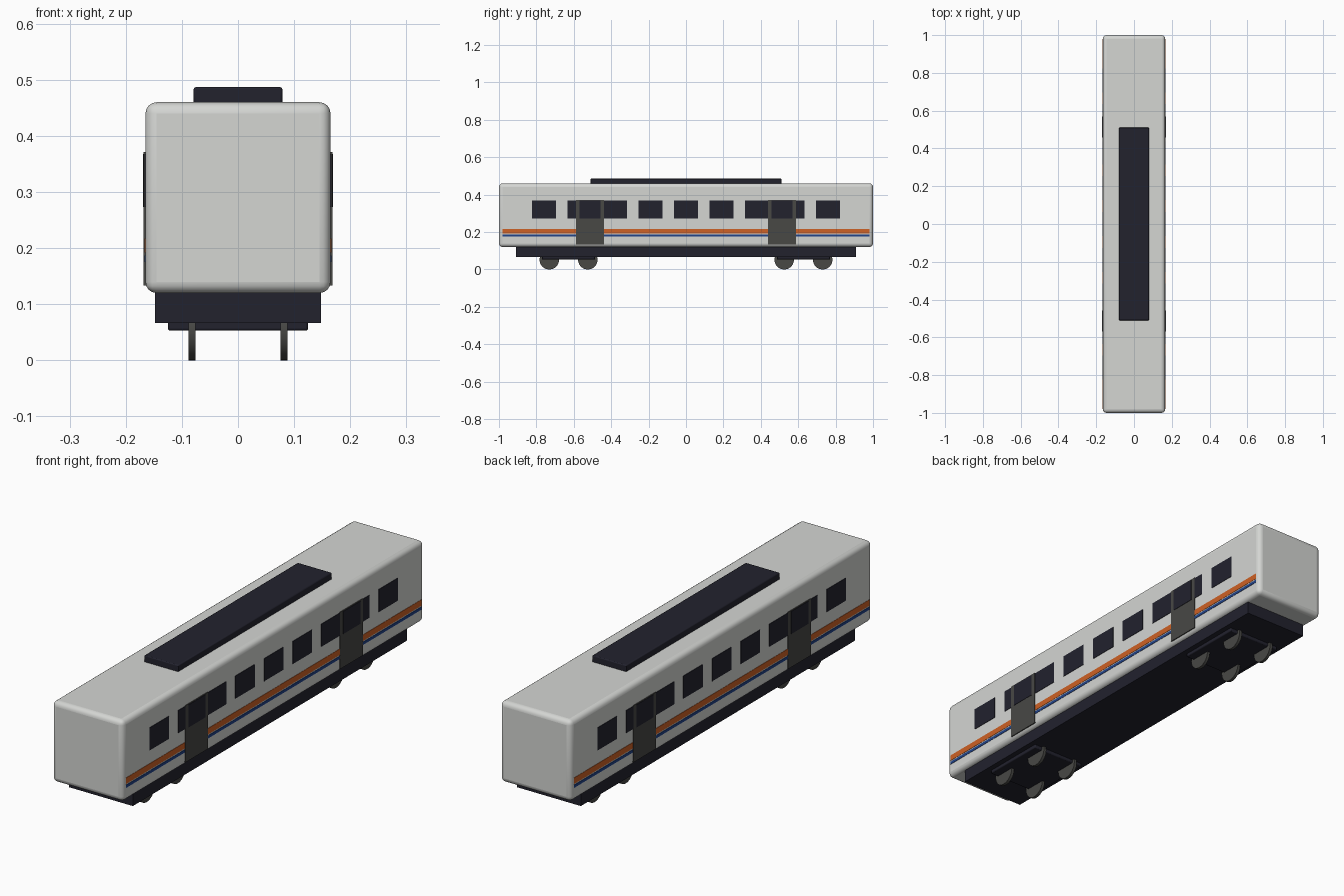
import bpy, math

if "Cube" in bpy.data.objects:
    bpy.data.objects.remove(bpy.data.objects["Cube"])


def material(name, rgb):
    m = bpy.data.materials.new(name)
    m.diffuse_color = (*rgb, 1)
    m.use_nodes = True
    m.node_tree.nodes["Principled BSDF"].inputs["Base Color"].default_value = m.diffuse_color
    return m


WHITE = material("off_white", (0.66, 0.67, 0.65))
DARK = material("dark_navy", (0.016, 0.016, 0.027))
GREY = material("dark_grey", (0.065, 0.065, 0.06))
ORANGE = material("orange", (0.62, 0.12, 0.018))
BLUE = material("blue", (0.015, 0.055, 0.25))


def box(name, x, y, z, mat, bevel=0, segments=2):
    """Box from (min, max) ranges on each axis, with optional rounded edges."""
    bpy.ops.mesh.primitive_cube_add(size=1, location=[sum(r) / 2 for r in (x, y, z)])
    o = bpy.context.object
    o.name = name
    o.scale = [r[1] - r[0] for r in (x, y, z)]
    bpy.ops.object.transform_apply(location=False, rotation=False, scale=True)
    o.data.materials.append(mat)
    if bevel:
        b = o.modifiers.new("rounding", 'BEVEL')
        b.width = bevel
        b.segments = segments
        bpy.ops.object.shade_smooth_by_angle(angle=math.radians(40))
    return o


def plate(name, side, y, z, out, mat):
    """Thin plate on a side wall, standing out to x = out."""
    x = sorted((side * 0.162, side * out))
    return box(name, x, y, z, mat)


# Carriage shell, roof unit and underframe
box("body", (-0.165, 0.165), (-1, 1), (0.12, 0.46), WHITE, 0.02, 4)
box("roof_unit", (-0.079, 0.079), (-0.51, 0.51), (0.455, 0.487), DARK, 0.004)
box("underframe", (-0.148, 0.148), (-0.909, 0.909), (0.067, 0.125), DARK)

# Bogies with two axles of wheels each
for end in (-1, 1):
    c = end * 0.628
    box("bogie", (-0.125, 0.125), (c - 0.142, c + 0.142), (0.053, 0.09), DARK, 0.004)
    for dy in (-0.103, 0.103):
        for side in (-1, 1):
            bpy.ops.mesh.primitive_cylinder_add(
                vertices=32, radius=0.052, depth=0.013,
                location=(side * 0.082, c + dy, 0.052), rotation=(0, math.pi / 2, 0))
            w = bpy.context.object
            w.name = "wheel"
            w.data.materials.append(GREY)
            bpy.ops.object.shade_smooth_by_angle(angle=math.radians(40))

# Side details: stripes, windows and doors
for side in (-1, 1):
    plate("orange_stripe", side, (-0.98, 0.98), (0.192, 0.217), 0.1664, ORANGE)
    plate("blue_stripe", side, (-0.98, 0.98), (0.175, 0.187), 0.1664, BLUE)
    for i in range(-4, 5):
        y = i * 0.19
        plate("window", side, (y - 0.064, y + 0.064), (0.273, 0.368), 0.1668, DARK)
    for y in (-0.513, 0.513):
        plate("door", side, (y - 0.075, y + 0.075), (0.133, 0.371), 0.168, GREY)
        plate("door_window", side, (y - 0.056, y + 0.056), (0.273, 0.368), 0.1695, DARK)
